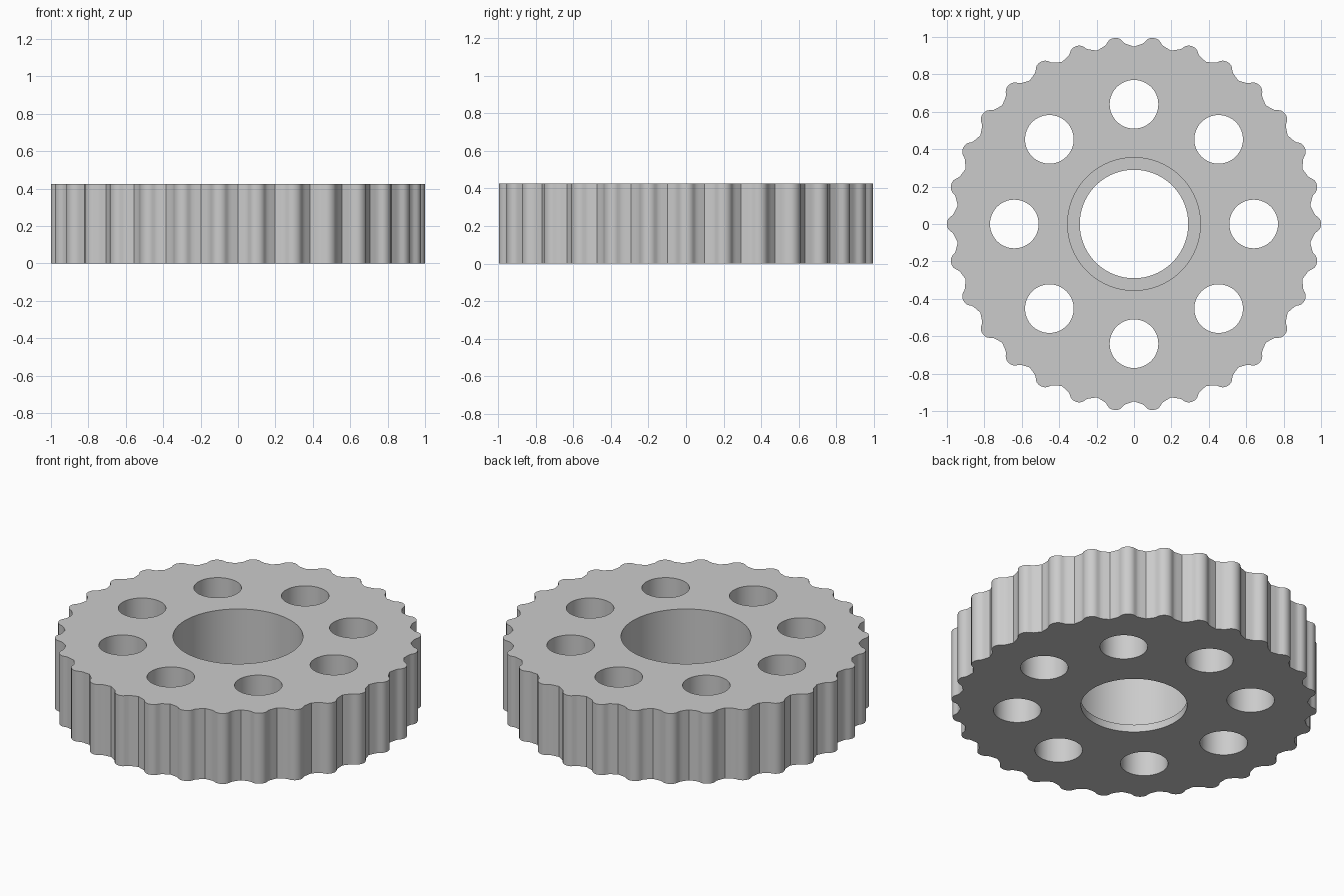
import bpy, bmesh
from math import sin, cos, radians, pi

if "Cube" in bpy.data.objects:
    bpy.data.objects.remove(bpy.data.objects["Cube"], do_unlink=True)

HEIGHT = 0.425
TEETH = 30
LIP = 0.045

grey = bpy.data.materials.new("plain grey")
grey.use_nodes = True
colour = (0.6, 0.6, 0.6, 1)
grey.diffuse_color = colour
grey.node_tree.nodes["Principled BSDF"].inputs["Base Color"].default_value = colour


def prism(name, outline, z0, z1):
    """Closed prism standing on a 2D outline."""
    bm = bmesh.new()
    base = bm.faces.new([bm.verts.new((x, y, z0)) for x, y in outline])
    top = bmesh.ops.extrude_face_region(bm, geom=[base])
    verts = [v for v in top["geom"] if isinstance(v, bmesh.types.BMVert)]
    bmesh.ops.translate(bm, verts=verts, vec=(0, 0, z1 - z0))
    bmesh.ops.recalc_face_normals(bm, faces=bm.faces)
    mesh = bpy.data.meshes.new(name)
    bm.to_mesh(mesh)
    bm.free()
    mesh.materials.append(grey)
    obj = bpy.data.objects.new(name, mesh)
    bpy.context.collection.objects.link(obj)
    return obj


def circle(radius, cx=0, cy=0, sides=64):
    return [(cx + radius * cos(2 * pi * i / sides), cy + radius * sin(2 * pi * i / sides))
            for i in range(sides)]


# Half a tooth as (degrees from its tip, radius), ending in the creased valley
half = [(0, 1), (0.8, 0.9985), (1.6, 0.993), (2.2, 0.984), (2.7, 0.973),
        (3.3, 0.965), (4.2, 0.959), (6, 0.948)]
tooth = [(-a, r) for a, r in reversed(half[1:-1])] + half
outline = []
for i in range(TEETH):
    for a, r in tooth:
        t = radians(a + i * 360 / TEETH)
        outline.append((r * cos(t), r * sin(t)))
gear = prism("toothed_wheel", outline, 0, HEIGHT)

# Cutters: bore, counterbore above the lip, ring of eight holes
cutters = [prism("bore_cutter", circle(0.29, sides=96), -0.1, HEIGHT + 0.1),
           prism("counterbore_cutter", circle(0.355, sides=96), LIP, HEIGHT + 0.1)]
for i in range(8):
    t = i * pi / 4
    cutters.append(prism("hole_cutter", circle(0.13, 0.64 * cos(t), 0.64 * sin(t)),
                         -0.1, HEIGHT + 0.1))

bpy.ops.object.select_all(action="DESELECT")
bpy.context.view_layer.objects.active = gear
gear.select_set(True)
for cutter in cutters:
    cutter.hide_render = True
    mod = gear.modifiers.new("cut", "BOOLEAN")
    mod.operation = "DIFFERENCE"
    mod.solver = "EXACT"
    mod.object = cutter
    bpy.ops.object.modifier_apply(modifier=mod.name)
    bpy.data.objects.remove(cutter, do_unlink=True)

bpy.ops.object.shade_smooth_by_angle(angle=radians(30))
